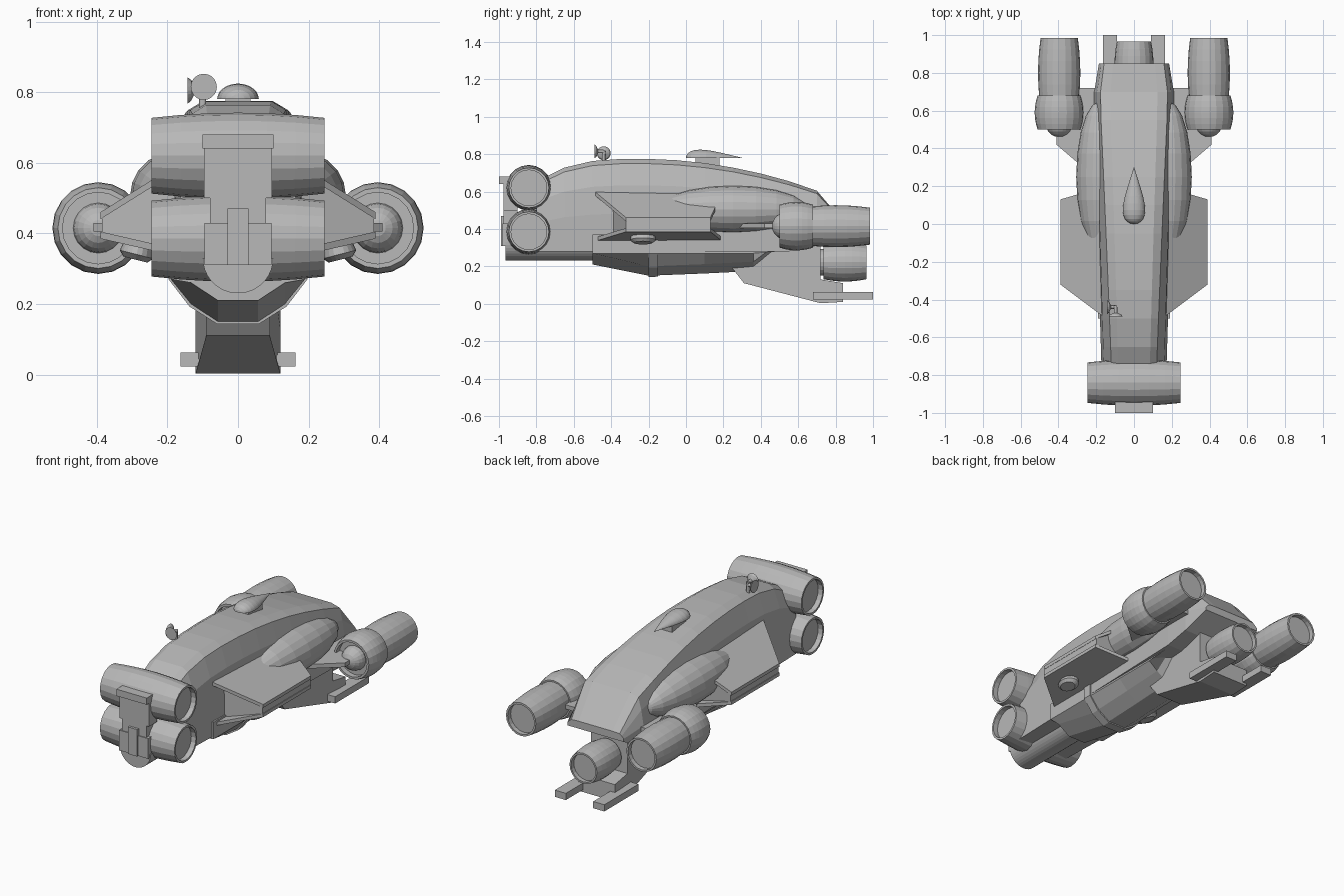
import bpy, bmesh
from math import sin, cos, pi, tau
from mathutils import Vector, Matrix

old = bpy.data.objects.get("Cube")
if old:
    bpy.data.objects.remove(old, do_unlink=True)

grey = bpy.data.materials.new("hull grey")
grey.use_nodes = True
grey.diffuse_color = (0.48, 0.48, 0.48, 1)
grey.node_tree.nodes["Principled BSDF"].inputs["Base Color"].default_value = grey.diffuse_color


def loft(name, rings, mirror=False):
    """Skin a row of equal-length rings and cap both ends."""
    bm = bmesh.new()
    rows = [[bm.verts.new(point) for point in ring] for ring in rings]
    for row, following in zip(rows, rows[1:]):
        for i in range(len(row)):
            bm.faces.new((row[i - 1], row[i], following[i], following[i - 1]))
    bm.faces.new(rows[0])
    bm.faces.new(rows[-1])
    bmesh.ops.recalc_face_normals(bm, faces=bm.faces)
    mesh = bpy.data.meshes.new(name)
    bm.to_mesh(mesh)
    bm.free()
    mesh.materials.append(grey)
    part = bpy.data.objects.new(name, mesh)
    bpy.context.collection.objects.link(part)
    if mirror:
        part.modifiers.new("mirror", "MIRROR")
    return part


def lathe(name, profile, centre, axis="Y", arc=tau, mirror=False):
    """Turn (position, radius) pairs about an axis; half an arc gives a flat-cut solid."""
    segments = 20
    rings = []
    for along, radius in profile:
        ring = []
        for k in range(segments):
            angle = arc * k / (segments if arc == tau else segments - 1)
            u, v = radius * cos(angle), radius * sin(angle)
            place = {"X": (along, u, v), "Y": (u, along, v), "Z": (u, v, along)}
            ring.append(Vector(place[axis]) + Vector(centre))
        rings.append(ring)
    return loft(name, rings, mirror)


def barrel(name, centre, length, radius, axis="Y", mirror=False):
    """Bulging drum with a rim and a recessed disc at each end."""
    steps = [k / 3 for k in range(-3, 4)]
    body = [(length * s / 2, radius * (1 - 0.12 * s * s)) for s in steps]
    end, rim = length / 2, radius * 0.78
    recess = end - radius / 4
    profile = [(-recess, rim), (-end, rim)] + body + [(end, rim), (recess, rim)]
    return lathe(name, profile, centre, axis, mirror=mirror)


def ellipsoid(name, centre, half_length, radius, mirror=False):
    angles = [pi * k / 10 for k in range(11)]
    profile = [(-half_length * cos(a), radius * sin(a) + 0.001) for a in angles]
    return lathe(name, profile, centre, mirror=mirror)


def box(name, half_width, y_span, z_span):
    outline = [(s * half_width, y) for s, y in zip((-1, 1, 1, -1), sorted(y_span * 2))]
    return loft(name, [[(x, y, z) for x, y in outline] for z in z_span])


def sheet(name, corners, thickness, mirror=True):
    below = [Vector(c) - Vector((0, 0, thickness)) for c in corners]
    return loft(name, [corners, below], mirror)


def symmetric(y, half):
    """Complete a right-hand (x, z) half section across the centre line."""
    return [(x, y, z) for x, z in half] + [(-x, y, z) for x, z in reversed(half)]


# Main hull: roof, floor and width follow simple curves along the length
def hull_section(y):
    reach = y + 0.25
    crown = 0.785 - (0.19 * reach ** 2 if reach > 0 else -0.75 * reach ** 3)
    roof = min(crown, 0.61 - 1.2 * (y - 0.7))
    floor = max(0.28, 0.31 + 0.5 * (y - 0.7))
    width = min(0.195 + 0.03 * y, 0.33 - 0.17 * y)
    ridge = width * (0.77 + 0.1 * y)
    height = roof - floor
    return symmetric(y, [(ridge * 0.7, roof - height * 0.02), (ridge, roof - height * 0.07),
                         (width * 0.93, roof - height * 0.3), (width, roof - height * 0.6),
                         (width, floor)])


loft("main_hull", [hull_section(-0.8 + 0.15 * k) for k in range(12)])


# Belly: a faceted trough, deepest just ahead of the middle
def belly_section(y, swell=0):
    reach = y + 0.2
    low = max(0.15 - reach / 5, 0.15 + reach / 25, 0.175 + 0.75 * (y - 0.36)) - swell
    width = 0.19 + swell
    return symmetric(y, [(width, 0.37), (width, max(0.27, low)),
                         (width * 0.7, low + 0.05), (width * 0.3, low)])


loft("belly", [belly_section(y) for y in (-0.5, -0.2, 0.1, 0.36, 0.5)])
loft("belly_band", [belly_section(y, swell=0.007) for y in (-0.2, -0.15)])

# Chin
lathe("chin_trough", [(-0.965, 0.1), (-0.48, 0.1)], (0, 0, 0.33), arc=-pi)

# Transverse nose drums
for name, height in (("upper_drum", 0.62), ("lower_drum", 0.385)):
    barrel(name, (0, -0.84, height), 0.49, 0.122, "X")

# Nose plate
box("nose_cap", 0.1, (-1, -0.9), (0.64, 0.68))
box("nose_upper_plate", 0.097, (-0.975, -0.9), (0.5, 0.64))
box("nose_waist_plate", 0.08, (-0.975, -0.9), (0.4, 0.5))
box("nose_lower_plate", 0.095, (-0.98, -0.9), (0.31, 0.43))
box("nose_rib", 0.03, (-0.99, -0.9), (0.31, 0.47))

# Side bulges with a blunt stub in front
BULGE_X, BULGE_Z = 0.18, 0.505
ellipsoid("side_bulge", (BULGE_X, 0.25, BULGE_Z), 0.4, 0.125, mirror=True)
lathe("bulge_stub", [(-0.18, 0.05), (-0.15, 0.065), (0.1, 0.09)],
      (BULGE_X, 0, BULGE_Z), mirror=True)

# Wings: two sheets meeting a narrow tip, with a recessed core between
ROOT, TIP = 0.15, 0.39
TIP_FRONT, TIP_BACK = -0.32, 0.13


def wing_sheet(name, root_height, tip_height):
    sheet(name, [(ROOT, -0.5, root_height), (TIP, TIP_FRONT, tip_height),
                 (TIP, TIP_BACK, tip_height), (ROOT, 0.2, root_height)], 0.02)


def core_section(x, front, low, high):
    return [(x, front, low), (x, front, high), (x, TIP_BACK, high), (x, TIP_BACK, low)]


wing_sheet("wing_top", 0.61, 0.46)
wing_sheet("wing_bottom", 0.35, 0.405)
loft("wing_core", [core_section(ROOT, -0.4, 0.34, 0.6),
                   core_section(TIP - 0.005, TIP_FRONT, 0.4, 0.45)], mirror=True)

# Tilted oval pods below the wings
pod = lathe("wing_pod", [(-0.025, 0.05), (-0.01, 0.07), (0.03, 0.06)], (0, 0, 0), "Z", mirror=True)
pod.data.transform(Matrix.Translation((0.285, -0.23, 0.35)) @ Matrix.Rotation(-0.25, 4, "Y")
                   @ Matrix.Scale(0.7, 4, (1, 0, 0)))

# Outboard engines and struts
ENGINE_X, ENGINE_Z = 0.396, 0.415
barrel("engine_cowl", (ENGINE_X, 0.59, ENGINE_Z), 0.18, 0.13, mirror=True)
barrel("engine_nozzle", (ENGINE_X, 0.8, ENGINE_Z), 0.37, 0.112, mirror=True)
ellipsoid("engine_spinner", (ENGINE_X, 0.53, ENGINE_Z), 0.07, 0.07, mirror=True)
strut_outline = [(ROOT, 0.2), (0.27, 0.3), (0.41, 0.42), (0.41, 0.5), (0.3, 0.72), (ROOT, 0.72)]
sheet("engine_strut", [(x, y, 0.43) for x, y in strut_outline], 0.025)

# Tail keel, widening toward the rear, with two feet
keel_outline = [(0.24, 0.2), (0.31, 0.11), (0.72, 0.003), (0.84, 0.01),
                (0.84, 0.11), (0.72, 0.13), (0.72, 0.34), (0.24, 0.34)]
loft("tail_keel", [[(side * (0.12 if y > 0.5 else 0.09), y, z) for y, z in keel_outline]
                   for side in (-1, 1)])
foot_outline = [(0.09, 0.68), (0.163, 0.68), (0.163, 1), (0.09, 1)]
sheet("tail_foot", [(x, y, 0.063) for x, y in foot_outline], 0.04)

# Centre engine
barrel("centre_engine", (0, 0.85, 0.222), 0.23, 0.103)
lathe("centre_engine_neck", [(0.7, 0.07), (0.8, 0.07)], (0, 0, 0.222))

# Dorsal blister: a flat-bottomed teardrop on a pedestal
teardrop = [(0.3 * v * v, 0.058 * sin(pi * v) + 0.001) for v in [k / 10 for k in range(11)]]
blister = lathe("dorsal_blister", teardrop, (0, 0, 0), arc=pi)
blister.data.transform(Matrix.Translation((0, 0, 0.78)) @ Matrix.Scale(0.75, 4, (0, 0, 1)))
box("blister_pedestal", 0.035, (0.05, 0.18), (0.7, 0.785))

# Twin dish aerial on a post
dish = [(0, 0.037), (0.01, 0.03), (0.02, 0.01), (0.05, 0.01)]
lathe("front_dish", dish, (-0.097, -0.49, 0.815), "Y")
lathe("side_dish", dish, (-0.143, -0.44, 0.805), "X")
lathe("dish_post", [(0.74, 0.01), (0.82, 0.01)], (-0.1, -0.44, 0), "Z")
